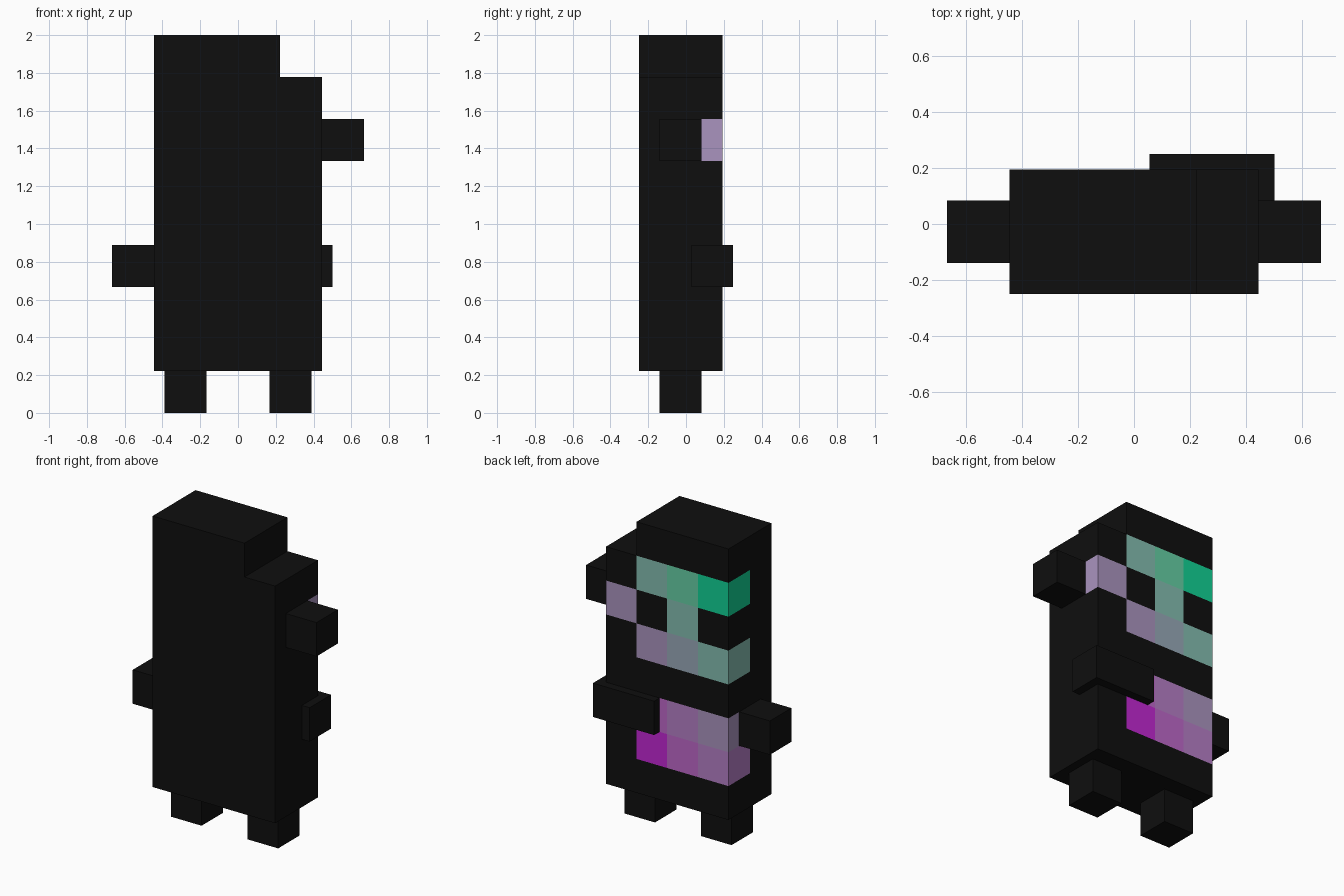
import bpy, bmesh

if "Cube" in bpy.data.objects:
    bpy.data.objects.remove(bpy.data.objects["Cube"])

U = 2 / 9                      # one block


def linear(c):
    c /= 255
    return c / 12.92 if c <= 0.04045 else ((c + 0.055) / 1.055) ** 2.4


def material(name, rgb):
    m = bpy.data.materials.new(name)
    m.diffuse_color = (*[linear(c) for c in rgb], 1)
    m.use_nodes = True
    m.node_tree.nodes["Principled BSDF"].inputs["Base Color"].default_value = m.diffuse_color
    return m


PALETTE = {
    ".": material("black", (15, 15, 15)),
    "G": material("green", (17, 210, 149)),
    "g": material("soft green", (102, 207, 165)),
    "s": material("sage", (133, 189, 176)),
    "b": material("slate blue", (152, 169, 184)),
    "l": material("lilac", (170, 148, 191)),
    "m": material("mauve", (182, 127, 199)),
    "p": material("purple", (190, 104, 201)),
    "M": material("magenta", (194, 39, 211)),
}
KEYS = list(PALETTE)

# Colours of the back layer of blocks: rows from bottom to top, columns from -x to +x
BACK = ["....", "mpM.", "lmp.", "....", "sbl.", ".s.l", "Ggs.", "..."]


def finish(bm, name):
    mesh = bpy.data.meshes.new(name)
    bmesh.ops.recalc_face_normals(bm, faces=bm.faces)
    bm.to_mesh(mesh)
    bm.free()
    obj = bpy.data.objects.new(name, mesh)
    bpy.context.collection.objects.link(obj)
    return obj


def box(name, lo, hi):
    bm = bmesh.new()
    bmesh.ops.create_cube(bm, size=1)
    for v in bm.verts:
        v.co = [hi[i] if v.co[i] > 0 else lo[i] for i in range(3)]
    finish(bm, name).data.materials.append(PALETTE["."])


# Body: stacked blocks, only their outer faces, coloured block by block
cells = {(i, j, k): (c if j else ".")
         for k, row in enumerate(BACK) for i, c in enumerate(row) for j in (0, 1)}
bm = bmesh.new()
for cell, key in cells.items():
    for axis in range(3):
        for side in (0, 1):
            near = list(cell)
            near[axis] += 2 * side - 1
            if tuple(near) in cells:
                continue
            a, b = (axis + 1) % 3, (axis + 2) % 3
            quad = []
            for da, db in ((0, 0), (1, 0), (1, 1), (0, 1)):
                p = list(cell)
                p[axis] += side
                p[a] += da
                p[b] += db
                quad.append(bm.verts.new((p[0] * U - 2 * U, p[1] * U - 0.25, p[2] * U + U)))
            bm.faces.new(quad).material_index = KEYS.index(key)
bmesh.ops.remove_doubles(bm, verts=bm.verts, dist=1e-4)
body = finish(bm, "body")
for key in KEYS:
    body.data.materials.append(PALETTE[key])

# Legs
Y0, Y1 = -0.139, 0.083
box("left_leg", (-0.389, Y0, 0), (-0.167, Y1, U))
box("right_leg", (0.167, Y0, 0), (0.389, Y1, U))

# Arms, and the bar lying across the back
box("left_arm", (-3 * U, Y0, 3 * U), (-2 * U, Y1, 4 * U))
box("right_arm", (2 * U, Y0, 6 * U), (3 * U, Y1, 7 * U))
box("back_bar", (0.056, 0.028, 3 * U), (0.5, 0.25, 4 * U))
